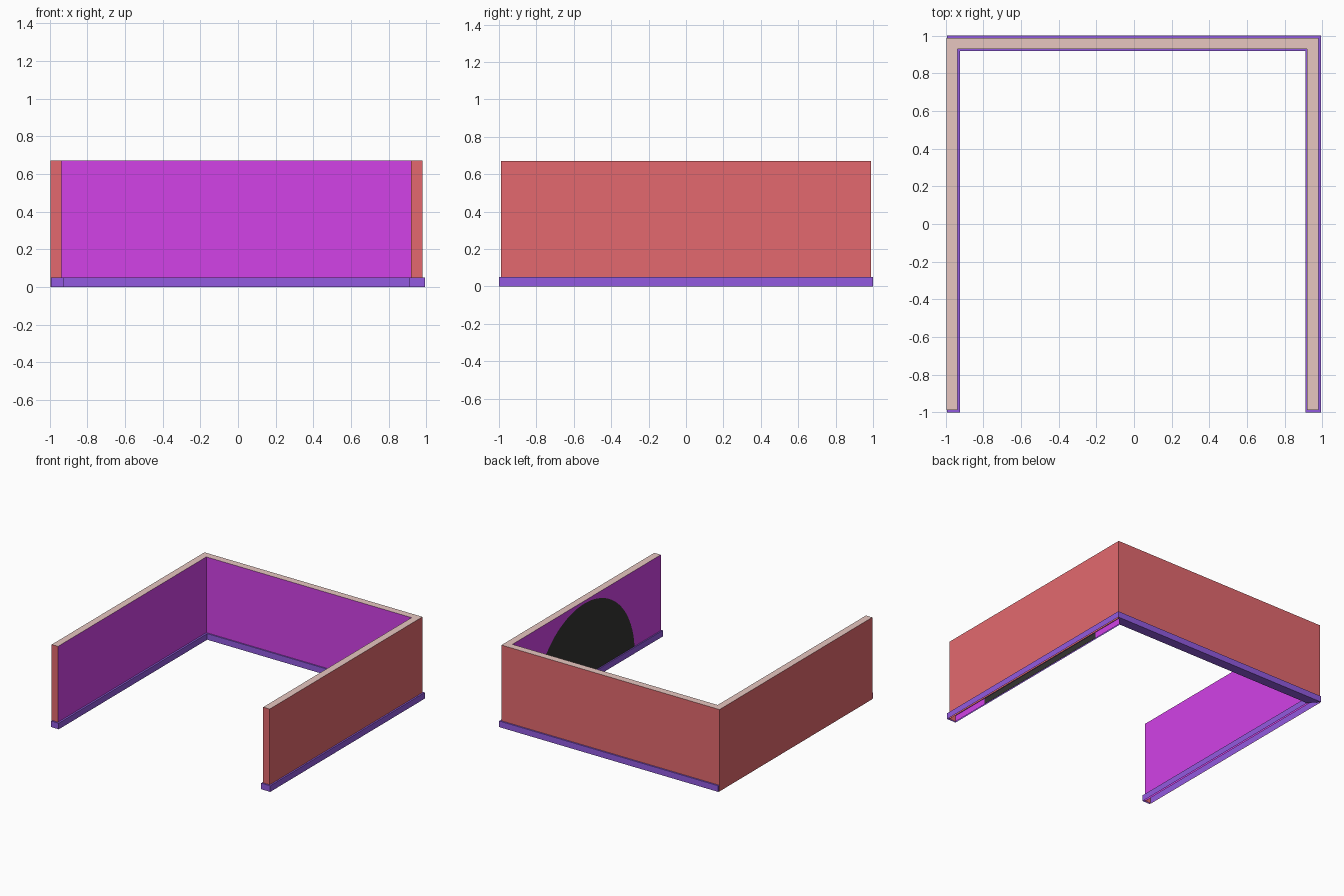
import bpy, bmesh, math

if "Cube" in bpy.data.objects:
    bpy.data.objects.remove(bpy.data.objects["Cube"])


def material(name, r, g, b):
    def lin(c):
        c /= 255
        return c / 12.92 if c <= 0.04045 else ((c + 0.055) / 1.055) ** 2.4
    m = bpy.data.materials.new(name)
    m.diffuse_color = (lin(r), lin(g), lin(b), 1)
    m.use_nodes = True
    m.node_tree.nodes["Principled BSDF"].inputs["Base Color"].default_value = m.diffuse_color
    return m


MAGENTA = material("magenta_interior", 210, 66, 231)
RED = material("red_exterior", 227, 105, 110)
BEIGE = material("beige_top", 232, 199, 193)
PURPLE = material("purple_trim", 146, 91, 224)
BLACK = material("black_arch", 52, 52, 49)
MATS = [RED, MAGENTA, BEIGE, BLACK]


def finish(name, bm, mats):
    me = bpy.data.meshes.new(name)
    bm.to_mesh(me)
    bm.free()
    for m in mats:
        me.materials.append(m)
    ob = bpy.data.objects.new(name, me)
    bpy.context.collection.objects.link(ob)
    return ob


def wall(name, x0, x1, y0, y1, inner, arch=False):
    """Open-bottomed hollow wall; inner = direction facing the room."""
    h = 0.67
    bm = bmesh.new()
    v = {}
    for i, x in enumerate((x0, x1)):
        for j, y in enumerate((y0, y1)):
            for k, z in enumerate((0, h)):
                v[i, j, k] = bm.verts.new((x, y, z))
    order = ((0, 0), (1, 0), (1, 1), (0, 1))
    normals = ((0, -1), (1, 0), (0, 1), (-1, 0))
    for n in range(4):
        a, b = order[n], order[(n + 1) % 4]
        quad = [v[(*a, 0)], v[(*b, 0)], v[(*b, 1)], v[(*a, 1)]]
        if normals[n] != inner:
            bm.faces.new(quad)
        elif arch:
            # cut a half-round panel into the inner face (runs from y1 to y0)
            curve = [bm.verts.new((x0, 0.65 * math.cos(t), 0.648 * math.sin(t)))
                     for t in (math.pi * s / 40 for s in range(41))]
            bm.faces.new(curve).material_index = 3
            bm.faces.new([quad[0]] + curve[::-1] + quad[1:] if y0 > y1
                         else [quad[0]] + curve + quad[1:]).material_index = 1
        else:
            bm.faces.new(quad).material_index = 1
    top = bm.faces.new([v[(*c, 1)] for c in order])
    top.material_index = 2
    bmesh.ops.recalc_face_normals(bm, faces=bm.faces)
    top.normal_update()
    if top.normal.z < 0:
        bmesh.ops.reverse_faces(bm, faces=bm.faces)
    return finish(name, bm, MATS)


# Walls
wall("left_wall", -0.995, -0.938, -0.988, 0.988, (1, 0))
wall("right_wall", 0.92, 0.979, -0.988, 0.988, (-1, 0), arch=True)
wall("back_wall", -0.938, 0.92, 0.93, 0.988, (0, -1))

# Skirting trim: U-shaped outline, open under the sides, closed at the back
OUT = [(-0.992, -1), (-0.992, 1), (0.992, 1), (0.992, -1)]
INN = [(0.91, -1), (0.91, 0.92), (-0.923, 0.92), (-0.923, -1)]
bm = bmesh.new()
lo = [bm.verts.new((x, y, 0)) for x, y in OUT + INN]
hi = [bm.verts.new((x, y, 0.05)) for x, y in OUT + INN]
top = bm.faces.new(hi)
for i in range(8):
    j = (i + 1) % 8
    bm.faces.new((lo[i], lo[j], hi[j], hi[i]))
bm.faces.new((lo[1], lo[2], lo[5], lo[6]))
bmesh.ops.recalc_face_normals(bm, faces=bm.faces)
top.normal_update()
if top.normal.z < 0:
    bmesh.ops.reverse_faces(bm, faces=bm.faces)
finish("skirting_trim", bm, [PURPLE])
